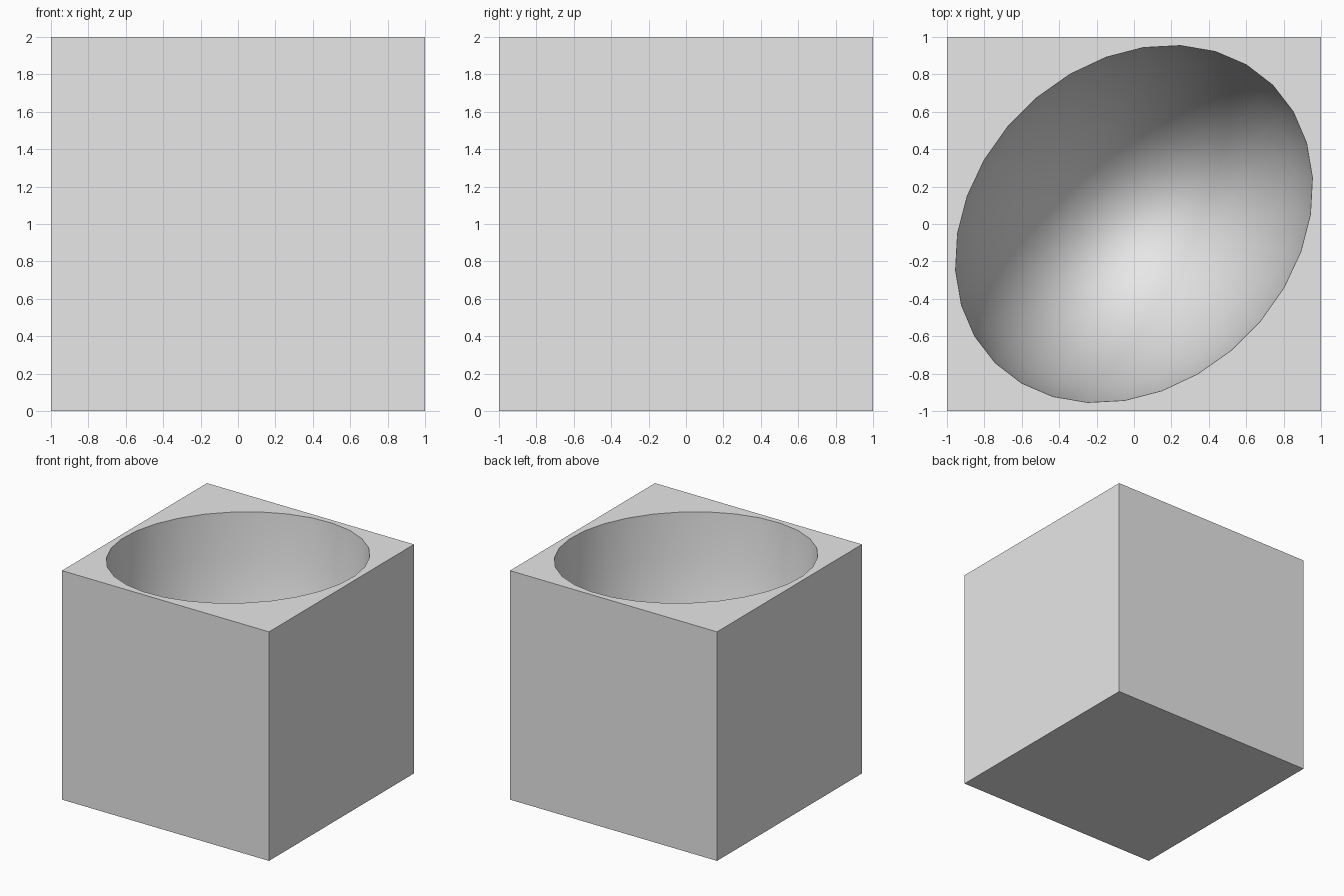
import bpy, bmesh
from math import sin, cos, pi
from mathutils import Matrix, Vector

cube = bpy.data.objects.get("Cube")
if cube:
    bpy.data.objects.remove(cube, do_unlink=True)

SEGMENTS, RINGS = 30, 15            # full ellipsoid resolution
LONG, SHORT, DEPTH = 1.05, 0.85, 1.9

grey = bpy.data.materials.new("light grey")
grey.use_nodes = True
colour = (0.8, 0.8, 0.8, 1)
grey.diffuse_color = colour
grey.node_tree.nodes["Principled BSDF"].inputs["Base Color"].default_value = colour

bm = bmesh.new()

# Solid block, opened at the top
bmesh.ops.create_cube(bm, size=2, matrix=Matrix.Translation((0, 0, 1)))
top = max(bm.faces, key=lambda f: f.calc_center_median().z)
outline = list(top.edges)
bmesh.ops.delete(bm, geom=[top], context='FACES_ONLY')

# Half ellipsoid hollow, turned diagonally, with a small flat cap at its bottom
turn = Matrix.Rotation(pi / 4, 3, 'Z')


def ring(index):
    polar = pi * index / RINGS
    verts = []
    for s in range(SEGMENTS):
        a = 2 * pi * s / SEGMENTS
        flat = Vector((LONG * cos(a), SHORT * sin(a), 0)) * cos(polar)
        p = turn @ flat
        verts.append(bm.verts.new((p.x, p.y, 2 - DEPTH * sin(polar))))
    return verts


rings = [ring(i) for i in range(RINGS // 2 + 1)]
hollow = []
for upper, lower in zip(rings, rings[1:]):
    for s in range(SEGMENTS):
        n = (s + 1) % SEGMENTS
        hollow.append(bm.faces.new((upper[s], lower[s], lower[n], upper[n])))
hollow.append(bm.faces.new(rings[-1]))
for f in hollow:
    f.smooth = True

# Flat top between the square outline and the rim
rim = [bm.edges.get((rings[0][s], rings[0][s - 1])) for s in range(SEGMENTS)]
for e in rim:
    e.smooth = False
bmesh.ops.triangle_fill(bm, edges=outline + rim, use_beauty=True, normal=(0, 0, 1))
bmesh.ops.recalc_face_normals(bm, faces=bm.faces)

mesh = bpy.data.meshes.new("hollowed_block")
bm.to_mesh(mesh)
bm.free()
mesh.materials.append(grey)
block = bpy.data.objects.new("hollowed_block", mesh)
bpy.context.collection.objects.link(block)
